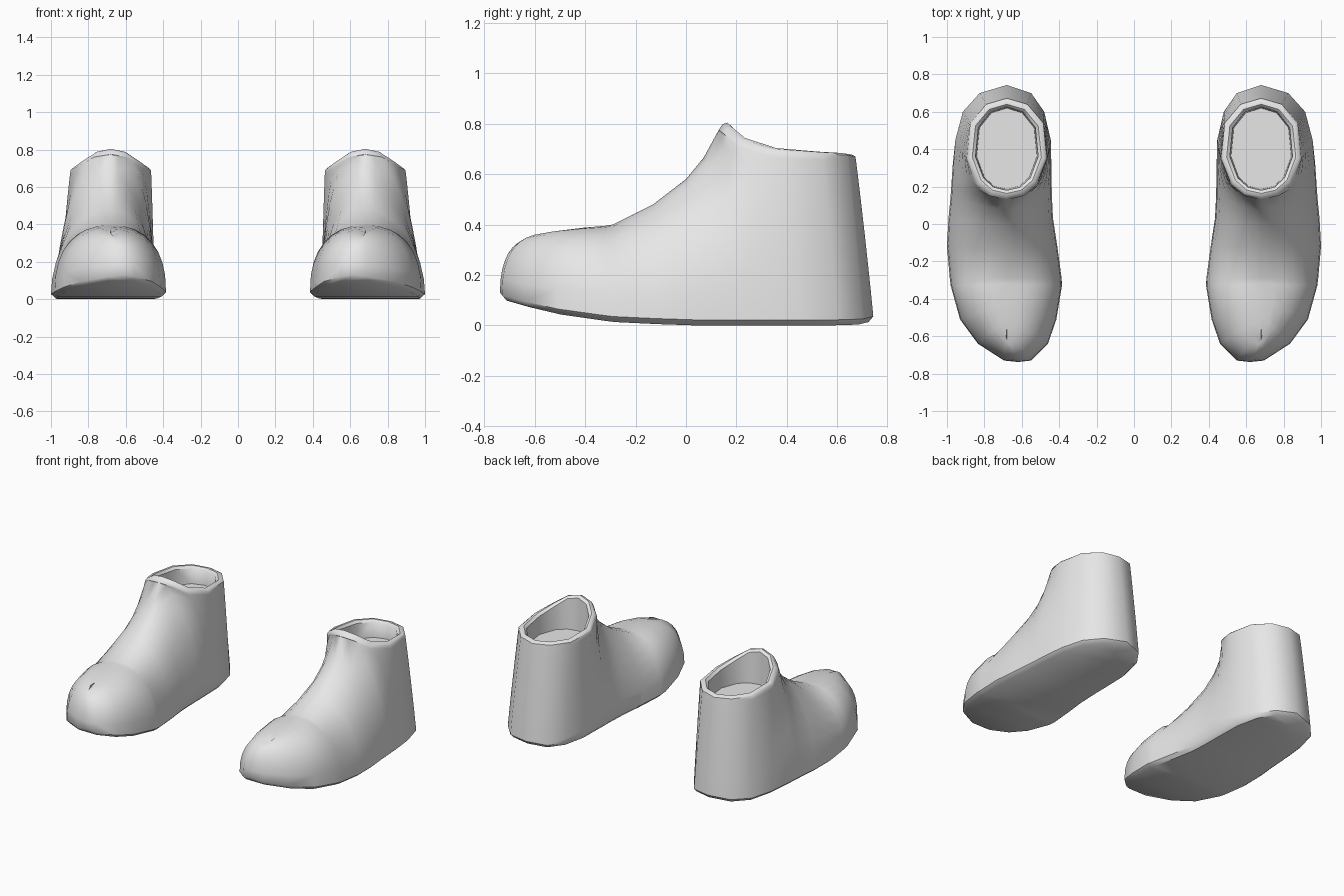
import bpy, bmesh, math

if "Cube" in bpy.data.objects:
    bpy.data.objects.remove(bpy.data.objects["Cube"])

CENTRE = 0.68      # x of the shoe's centre line
STEPS = 8          # rows from sole edge to top
FLOOR_Z = 0.57     # closed floor inside the collar
FIRST_RIM = 9      # first station that ends on the collar
HOLE_Y = 0.41

# Stations from toe to heel:
# sole y, outer x, inner x, sole z, top y, top half width, top z, roundness
STATIONS = [
    (-0.738, -0.06, -0.06, 0.13, -0.62, 0, 0.34, 0.90),
    (-0.730, 0.015, -0.13, 0.12, -0.56, 0, 0.363, 0.85),
    (-0.640, 0.155, -0.22, 0.095, -0.49, 0, 0.377, 0.85),
    (-0.510, 0.25, -0.265, 0.065, -0.41, 0, 0.387, 0.85),
    (-0.330, 0.30, -0.295, 0.04, -0.32, 0, 0.395, 0.85),
    (-0.290, 0.305, -0.293, 0.035, -0.29, 0, 0.40, 0.98),
    (-0.120, 0.32, -0.27, 0.027, -0.13, 0, 0.48, 1.05),
    (0.030, 0.312, -0.247, 0.022, 0.0, 0, 0.58, 1.1),
    (0.130, 0.302, -0.242, 0.022, 0.07, 0, 0.665, 1.1),
    (0.200, 0.297, -0.24, 0.022, 0.13, 0, 0.775, 1.1),
    (0.260, 0.293, -0.24, 0.022, 0.15, 0.09, 0.76, 1.2),
    (0.330, 0.288, -0.238, 0.022, 0.21, 0.16, 0.72, 1.4),
    (0.450, 0.275, -0.235, 0.022, 0.35, 0.215, 0.69, 1.8),
    (0.600, 0.235, -0.20, 0.022, 0.54, 0.195, 0.68, 1.9),
    (0.700, 0.145, -0.13, 0.025, 0.64, 0.11, 0.675, 1.9),
    (0.743, 0.0, 0.0, 0.035, 0.672, 0, 0.67, 1.9),
]


def column(st, side):
    """Points running from the sole edge up to the centre line or collar."""
    y, out, inn, z, ty, hw, tz, p = st
    x, tx = (out, hw) if side > 0 else (inn, -hw)
    pts = []
    for k in range(STEPS + 1):
        a = k / STEPS * math.pi / 2
        s = 1 - max(math.cos(a), 0) ** p
        h = math.sin(a) ** p
        pts.append((x + (tx - x) * s, y + (ty - y) * s, z + (tz - z) * h))
    # Tread edge, tucked under the sole
    tread = (x * 0.92, y * 0.975, max(0.0, z - 0.022))
    return [tread] + pts


def collar(top):
    """Rounded collar edge and the inner wall down to the floor."""
    x, y, z = top
    front = max(0.0, (HOLE_Y - y) / 0.28)

    def pull(fx, fy, h):
        return (x * fx, HOLE_Y + (y - HOLE_Y) * fy, h)
    return [pull(0.95, 0.95, z + 0.007 + 0.015 * front),
            pull(0.86, 0.88, z + 0.009 + 0.02 * front),
            pull(0.78, 0.82, z - 0.005 + 0.02 * front),
            pull(0.75, 0.80, FLOOR_Z)]


def build_shoe(name, material):
    bm = bmesh.new()

    def verts(pts):
        return [bm.verts.new((CENTRE + x, y, z)) for x, y, z in pts]

    def skin(cols):
        for a, b in zip(cols, cols[1:]):
            for k in range(len(a) - 1):
                bm.faces.new((a[k], b[k], b[k + 1], a[k + 1]))

    # Upper: outer side and inner side
    outer = [verts(column(s, 1)) for s in STATIONS]
    inner = [verts(column(s, -1)) for s in STATIONS]
    skin(outer)
    skin(inner[::-1])
    # Sole
    for k in range(len(STATIONS) - 1):
        bm.faces.new((outer[k][0], inner[k][0], inner[k + 1][0], outer[k + 1][0]))
    # Collar and inside wall
    ring = []
    for c in outer[FIRST_RIM:] + inner[FIRST_RIM:-1][::-1]:
        top = c[-1].co
        pts = collar((top.x - CENTRE, top.y, top.z))
        ring.append([c[-1]] + verts(pts))
    skin(ring)
    # Inside floor
    bm.faces.new([c[-1] for c in ring[:-1]])

    bmesh.ops.remove_doubles(bm, verts=bm.verts[:], dist=0.0005)
    bmesh.ops.recalc_face_normals(bm, faces=bm.faces[:])
    mesh = bpy.data.meshes.new(name)
    bm.to_mesh(mesh)
    bm.free()
    mesh.materials.append(material)
    obj = bpy.data.objects.new(name, mesh)
    bpy.context.collection.objects.link(obj)
    bpy.context.view_layer.objects.active = obj
    obj.select_set(True)
    bpy.ops.object.shade_smooth_by_angle(angle=math.radians(45))
    # Matching shoe on the other foot
    mirror = obj.modifiers.new("other_foot", 'MIRROR')
    mirror.use_mirror_merge = False
    return obj


grey = bpy.data.materials.new("light_grey")
grey.diffuse_color = (0.8, 0.8, 0.8, 1)
grey.use_nodes = True
grey.node_tree.nodes["Principled BSDF"].inputs["Base Color"].default_value = grey.diffuse_color
build_shoe("ankle_boots", grey)
